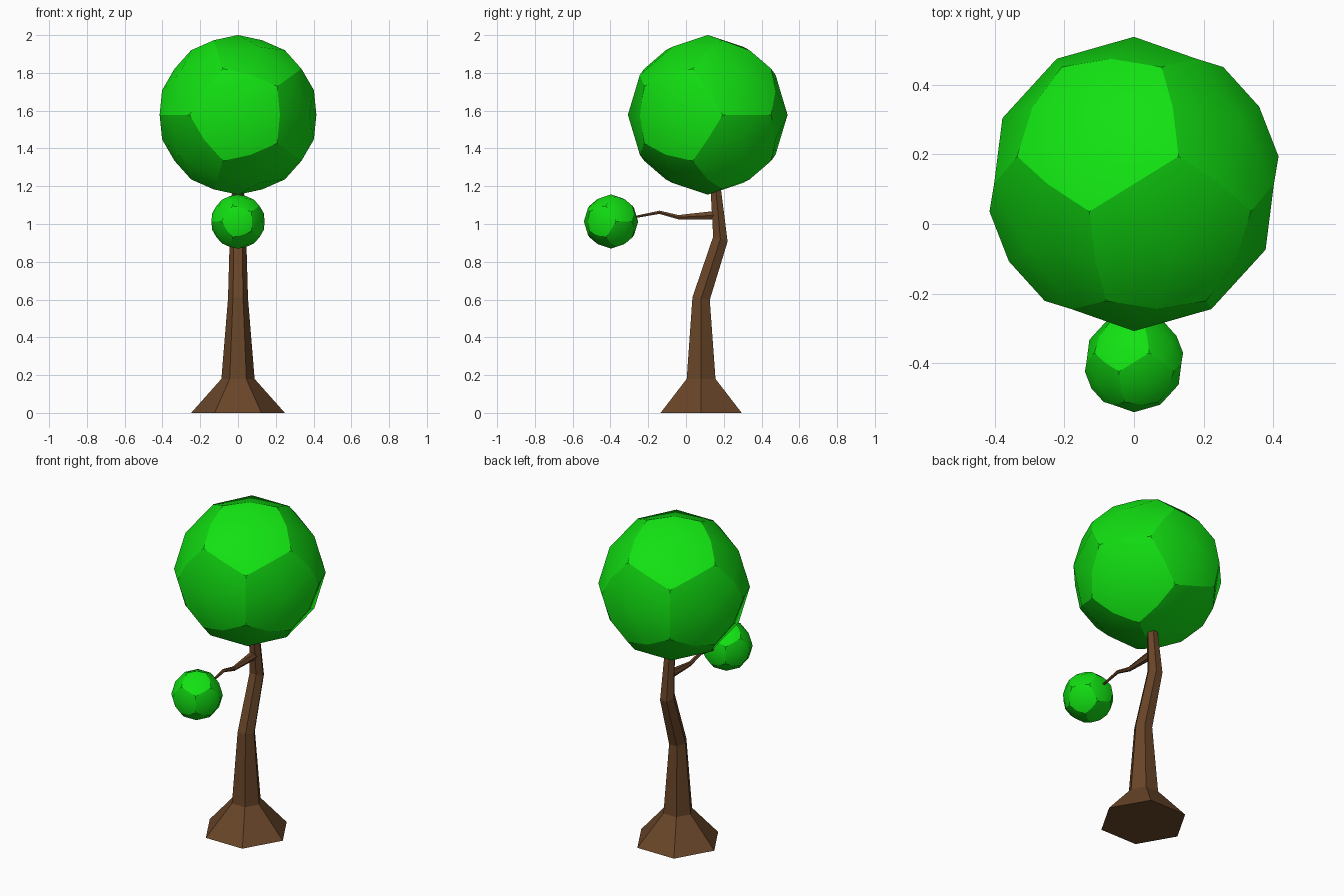
import bpy, bmesh, math
from mathutils import Vector, Matrix

if "Cube" in bpy.data.objects:
    bpy.data.objects.remove(bpy.data.objects["Cube"])


def material(name, rgb):
    m = bpy.data.materials.new(name)
    m.diffuse_color = (*rgb, 1)
    m.use_nodes = True
    m.node_tree.nodes["Principled BSDF"].inputs["Base Color"].default_value = m.diffuse_color
    return m


BARK = material("bark", (0.14, 0.06, 0.022))
LEAF = material("leaf", (0.006, 0.75, 0.006))


def finish(bm, name, mat):
    bmesh.ops.recalc_face_normals(bm, faces=bm.faces)
    me = bpy.data.meshes.new(name)
    bm.to_mesh(me)
    bm.free()
    me.materials.append(mat)
    ob = bpy.data.objects.new(name, me)
    bpy.context.collection.objects.link(ob)
    return ob


def hex_limb(name, rings, u, v):
    """Six-sided tapering limb; each ring is (centre y, centre z, radius, tilt)."""
    bm = bmesh.new()
    loops = []
    for y, z, r, tilt in rings:
        loop = []
        for i in range(6):
            a = i * math.pi / 3
            p = (Vector(u) * math.cos(a) + Vector(v) * math.sin(a)) * r
            p.z -= tilt * p.y
            loop.append(bm.verts.new(p + Vector((0, y, z))))
        loops.append(loop)
    for a, b in zip(loops, loops[1:]):
        for i in range(6):
            j = (i + 1) % 6
            bm.faces.new((a[i], a[j], b[j], b[i]))
    bm.faces.new(loops[0])
    bm.faces.new(loops[-1])
    return finish(bm, name, BARK)


def leaf_ball(name, centre, radius):
    """Rounded dodecahedron: smooth pentagonal panels with sharp borders."""
    bm = bmesh.new()
    bmesh.ops.create_icosphere(bm, subdivisions=2, radius=1)
    middle = [f for f in bm.faces if all(len(v.link_edges) == 6 for v in f.verts)]
    corners = bmesh.ops.poke(bm, faces=middle)["verts"]
    for v in bm.verts:
        v.co = v.co.normalized() * radius
    for f in bm.faces:
        f.smooth = True
    for v in corners:
        for e in v.link_edges:
            e.smooth = False
    bmesh.ops.transform(bm, verts=bm.verts, matrix=Matrix.Translation(centre)
                        @ Matrix.Rotation(math.pi / 2, 4, 'X'))
    return finish(bm, name, LEAF)


# Trunk with flared foot
hex_limb("trunk", [(0.08, 0, 0.248, 0), (0.08, 0.18, 0.088, 0),
                   (0.08, 0.605, 0.053, 0.15), (0.182, 0.92, 0.044, 0.35),
                   (0.158, 1.18, 0.032, 0), (0.15, 1.28, 0.029, 0)],
         (1, 0, 0), (0, 1, 0))

# Side branch reaching to the front
hex_limb("branch", [(0.165, 1.047, 0.027, 0), (-0.04, 1.036, 0.013, 0),
                    (-0.14, 1.062, 0.010, 0), (-0.255, 1.040, 0.007, 0),
                    (-0.32, 1.025, 0.006, 0)],
         (1, 0, 0), (0, 0, 1))

# Foliage
leaf_ball("crown_foliage", (0, 0.115, 1.578), 0.4225)
leaf_ball("branch_foliage", (0, -0.397, 1.013), 0.1435)
